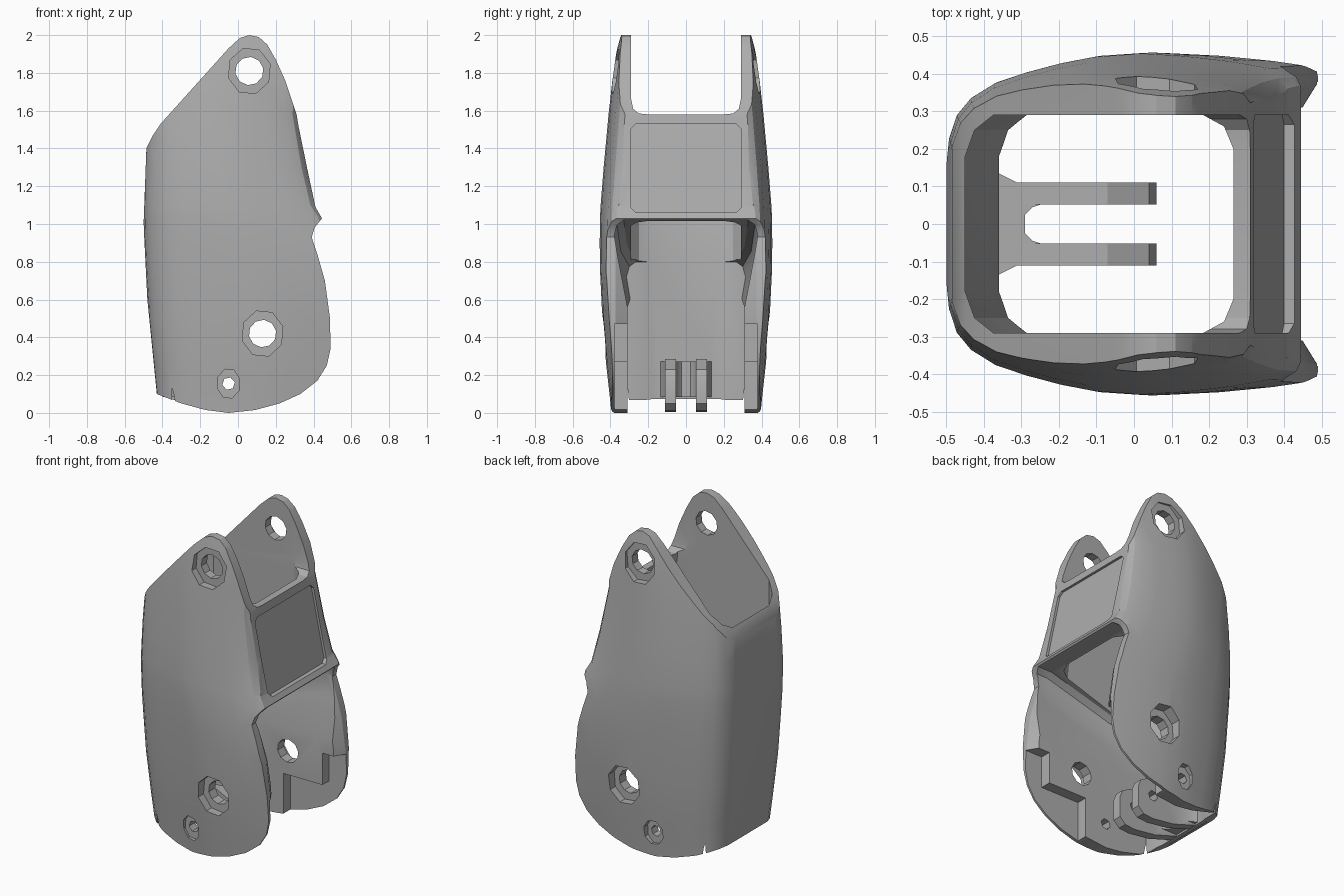
import bpy, bmesh, math

cube = bpy.data.objects.get("Cube")
if cube:
    bpy.data.objects.remove(cube, do_unlink=True)

grey = bpy.data.materials.new("plain grey")
grey.use_nodes = True
grey.diffuse_color = (0.42, 0.42, 0.42, 1)
grey.node_tree.nodes["Principled BSDF"].inputs["Base Color"].default_value = (0.42, 0.42, 0.42, 1)


def loft(name, rings):
    """Closed solid through a list of equal-length point rings."""
    bm = bmesh.new()
    vs = [[bm.verts.new(p) for p in ring] for ring in rings]
    n = len(vs[0])
    for a, b in zip(vs, vs[1:]):
        for i in range(n):
            j = (i + 1) % n
            bm.faces.new((a[i], a[j], b[j], b[i]))
    bm.faces.new(vs[0])
    bm.faces.new(vs[-1])
    bmesh.ops.recalc_face_normals(bm, faces=bm.faces)
    me = bpy.data.meshes.new(name)
    bm.to_mesh(me)
    bm.free()
    me.materials.append(grey)
    ob = bpy.data.objects.new(name, me)
    bpy.context.collection.objects.link(ob)
    return ob


def prism_y(name, pts, y0, y1):
    return loft(name, [[(x, y, z) for x, z in pts] for y in (y0, y1)])


def mirrored(half):
    """Close a half outline by mirroring its second coordinate."""
    return half + [(u, -w) for u, w in reversed(half)]


def ngon(cx, cz, rx, rz, n, turn=0.0):
    return [(cx + rx * math.cos(turn + math.tau * i / n),
             cz + rz * math.sin(turn + math.tau * i / n)) for i in range(n)]


def combine(body, tool, operation="DIFFERENCE"):
    mod = body.modifiers.new("combine", "BOOLEAN")
    mod.operation = operation
    mod.solver = "EXACT"
    mod.object = tool
    bpy.context.view_layer.objects.active = body
    bpy.ops.object.modifier_apply(modifier=mod.name)
    bpy.data.objects.remove(tool, do_unlink=True)


# Outer shell: rounded plan swept up through (height, back, front, half width)
plan = mirrored([(-1, .35), (-.985, .5), (-.94, .64), (-.86, .74), (-.72, .83),
                 (-.55, .89), (-.35, .945), (-.15, .985), (.06, 1), (.3, .985),
                 (.55, .955), (.8, .91), (.91, .86), (.975, .77), (1, .67)])
levels = [(-.05, -.43, .62, .39), (.1, -.435, .62, .405), (.25, -.45, .62, .422),
          (.5, -.475, .62, .443), (.75, -.49, .62, .455), (.9, -.497, .53, .457),
          (1.04, -.5, .465, .455), (1.1, -.5, .425, .452), (1.3, -.495, .375, .436),
          (1.58, -.48, .325, .41), (1.75, -.48, .335, .391), (1.9, -.48, .34, .37),
          (2.05, -.48, .34, .338)]
housing = loft("housing", [[((b + f) / 2 + u * (f - b) / 2, w * h, z) for u, w in plan]
                           for z, b, f, h in levels])

# Side silhouette
lower_edge = [(.42, .17), (.47, .25), (.49, .34), (.487, .5), (.46, .7), (.42, .84), (.39, .93)]
outline = [(-.43, .1), (-.3, .05), (-.17, .015), (-.05, 0), (.09, .015), (.22, .05),
           (.33, .1)] + lower_edge + [
           (.405, .98), (.445, 1.03), (.43, 1.055), (.41, 1.09),
           (.365, 1.3), (.32, 1.52), (.31, 1.58), (.25, 1.76), (.2, 1.87), (.155, 1.95),
           (.11, 1.99), (.06, 2), (.01, 1.985), (-.05, 1.93), (-.41, 1.53), (-.45, 1.47),
           (-.485, 1.4), (-.5, 1), (-.48, .6)]
combine(housing, prism_y("silhouette", outline, -.7, .7), "INTERSECT")

# Inner cavity, open above and below
hollow = [(-.1, -.36, .33), (.8, -.36, .33), (1.0, -.385, .33), (1.42, -.45, .285),
          (1.58, -.45, .265), (2.1, -.45, .265)]
rings = []
for z, b, f in hollow:
    half = [(b, .18), (b + .025, .25), (b + .075, .29), (f - .08, .29), (f - .025, .26), (f, .2)]
    rings.append([(x, y, z) for x, y in mirrored(half)])
combine(housing, loft("cavity", rings))

# Fork notch between the two upper ears
notch = [(.29, 2.2), (.29, 1.66), (.28, 1.61), (.25, 1.585), (.2, 1.58)]
notch += [(-y, z) for y, z in reversed(notch)]
combine(housing, loft("notch", [[(x, y, z) for y, z in notch] for x in (.1, .7)]))

# Lower opening: flared sides and a roof that drops towards the rear wall
rings = []
for x, wide, roof in [(-.35, .315, .8), (-.1, .36, .88), (.34, .38, 1.02), (.7, .38, 1.02)]:
    half = [(.31, -.1), (.31, .56), (wide - .02, roof - .2), (wide, roof - .08),
            (wide - .015, roof - .025), (wide - .05, roof)]
    rings.append([(x, y, z) for y, z in half + [(-y, z) for y, z in reversed(half)]])
combine(housing, loft("mouth", rings))

# Bevelled inner rim of the lower side walls
for side in (-1, 1):
    combine(housing, loft("rim", [[(x - .045, side * .3, z), (x + .02, side * .405, z),
                                   (x + .1, side * .3, z)] for x, z in lower_edge]))

# Recessed front panel
rise = [(1.06, .4), (1.53, .303)]
panel = []
for y, end, step in [(.265, 0, 0), (.29, 0, .025), (.29, 1, -.025), (.265, 1, 0)]:
    z, x = rise[end]
    panel.append((y, z + step, x - step * .2))
panel += [(-y, z, x) for y, z, x in reversed(panel)]
combine(housing, loft("panel", [[(x + d, y, z) for y, z, x in panel] for d in (0, .2)]))

# Two-prong bracket at the bottom of the rear wall
base = mirrored([(-.4, .17), (-.36, .135), (-.3, .105), (-.24, .1), (-.24, .055),
                 (-.27, .045), (-.29, .025)])
combine(housing, loft("bracket_base", [[(x, y, z) for x, y in base] for z in (.085, .272)]), "UNION")
prong = [(-.39, .085), (-.39, .27), (-.07, .285), (.04, .23), (.06, .18), (.06, .05),
         (.02, .012), (-.05, .005), (-.2, .025)]
for side in (-1, 1):
    combine(housing, prism_y("prong", prong, side * .052, side * .11), "UNION")

# Stepped thinning inside the lower side walls
step = [(.1, -.1), (.1, .27), (.37, .27), (.37, .47), (.7, .47), (.7, -.1)]
for side in (-1, 1):
    combine(housing, prism_y("wall_step", step, side * .28, side * .378))

# Pivot holes with polygonal nut recesses: x, z, hole, recess x, recess z, floor
for x, z, hole, rx, rz, floor in [(.06, 1.81, .075, .115, .125, .345),
                                  (.13, .42, .073, .112, .125, .375),
                                  (-.05, .155, .034, .062, .08, .368)]:
    sides = 10 if hole > .05 else 6
    combine(housing, prism_y("hole", ngon(x, z, hole, hole, sides, .2), -.7, .7))
    for side in (-1, 1):
        combine(housing, prism_y("recess", ngon(x, z, rx, rz, 8, .3), side * floor, side * .7))

# Smooth skin, sharp edges
bpy.ops.object.select_all(action="DESELECT")
housing.select_set(True)
bpy.context.view_layer.objects.active = housing
bpy.ops.object.shade_smooth_by_angle(angle=math.radians(28))
